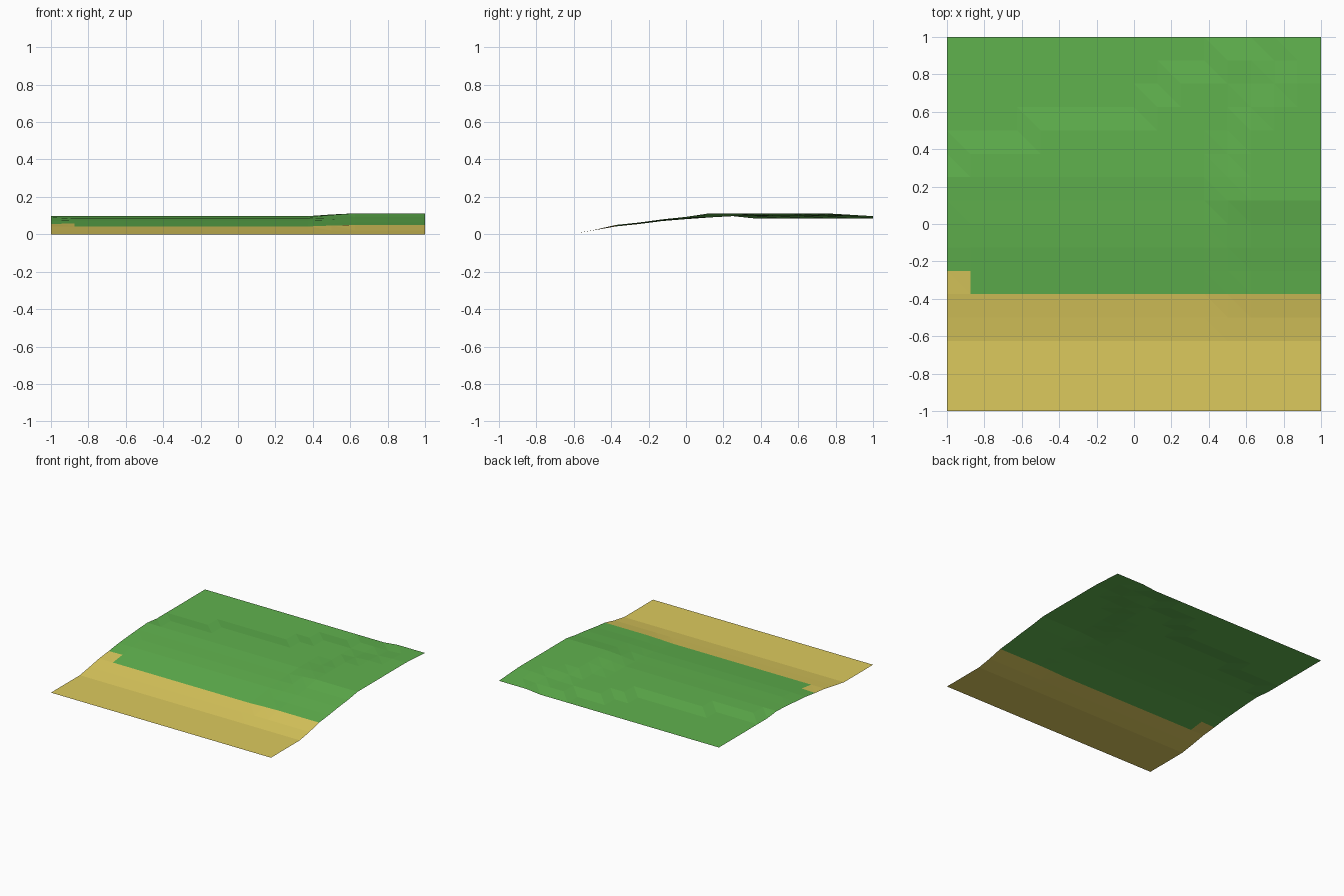
import bpy, bmesh

if "Cube" in bpy.data.objects:
    bpy.data.objects.remove(bpy.data.objects["Cube"])

N = 16                      # cells per side
STEP = 2 / N

# Front slope: height per row from the shore up, left plateau and right hill
LOW = [0, 0, 0, 0, .02, .042, .058, .074, .084, .09, .097]
HIGH = [0, 0, 0, 0, .021, .05, .063, .08, .093, .112, .112]
# Row after which each column steps down at the back
BASE_DROP = [10, 11, 11, 11, 12, 12, 12, 12, 12, 13, 14, 14, 15, 15, 15, 15, 15]
HILL_DROP = {12: 10, 13: 12, 14: 13, 15: 14, 16: 14}


def height(i, j):
    hill = 0 if i < 12 else (.6 if i == 12 else 1)
    k = min(j, 10)
    z = LOW[k] + (HIGH[k] - LOW[k]) * hill
    if i == 0 and 6 <= j <= 8:
        z -= .003
    if j > 10 or i == 0:
        if i >= 12 and j > HILL_DROP[i]:
            z -= (.015 * hill) * min(1, (j - HILL_DROP[i]) / 2)
        if i < 14 and j > BASE_DROP[i]:
            z -= .013
    return z


def is_sand(i, j):
    return j < 5 or (i == 0 and j == 5)


def ground(name, color, wanted):
    bm = bmesh.new()
    verts = {}

    def vert(i, j):
        if (i, j) not in verts:
            verts[i, j] = bm.verts.new((-1 + i * STEP, -1 + j * STEP, height(i, j)))
        return verts[i, j]

    for i in range(N):
        for j in range(N):
            if wanted(i, j):
                a, b = vert(i, j), vert(i + 1, j)
                c, d = vert(i + 1, j + 1), vert(i, j + 1)
                bm.faces.new((a, b, d))
                bm.faces.new((b, c, d))
    mesh = bpy.data.meshes.new(name)
    bm.to_mesh(mesh)
    bm.free()
    mat = bpy.data.materials.new(name + "_color")
    mat.diffuse_color = color
    mat.use_nodes = True
    mat.node_tree.nodes["Principled BSDF"].inputs["Base Color"].default_value = mat.diffuse_color
    mesh.materials.append(mat)
    obj = bpy.data.objects.new(name, mesh)
    bpy.context.collection.objects.link(obj)


# Sandy beach along the front, grass over the rest
ground("beach_sand", (.72, .59, .11, 1), is_sand)
ground("grass", (.117, .445, .076, 1), lambda i, j: not is_sand(i, j))
